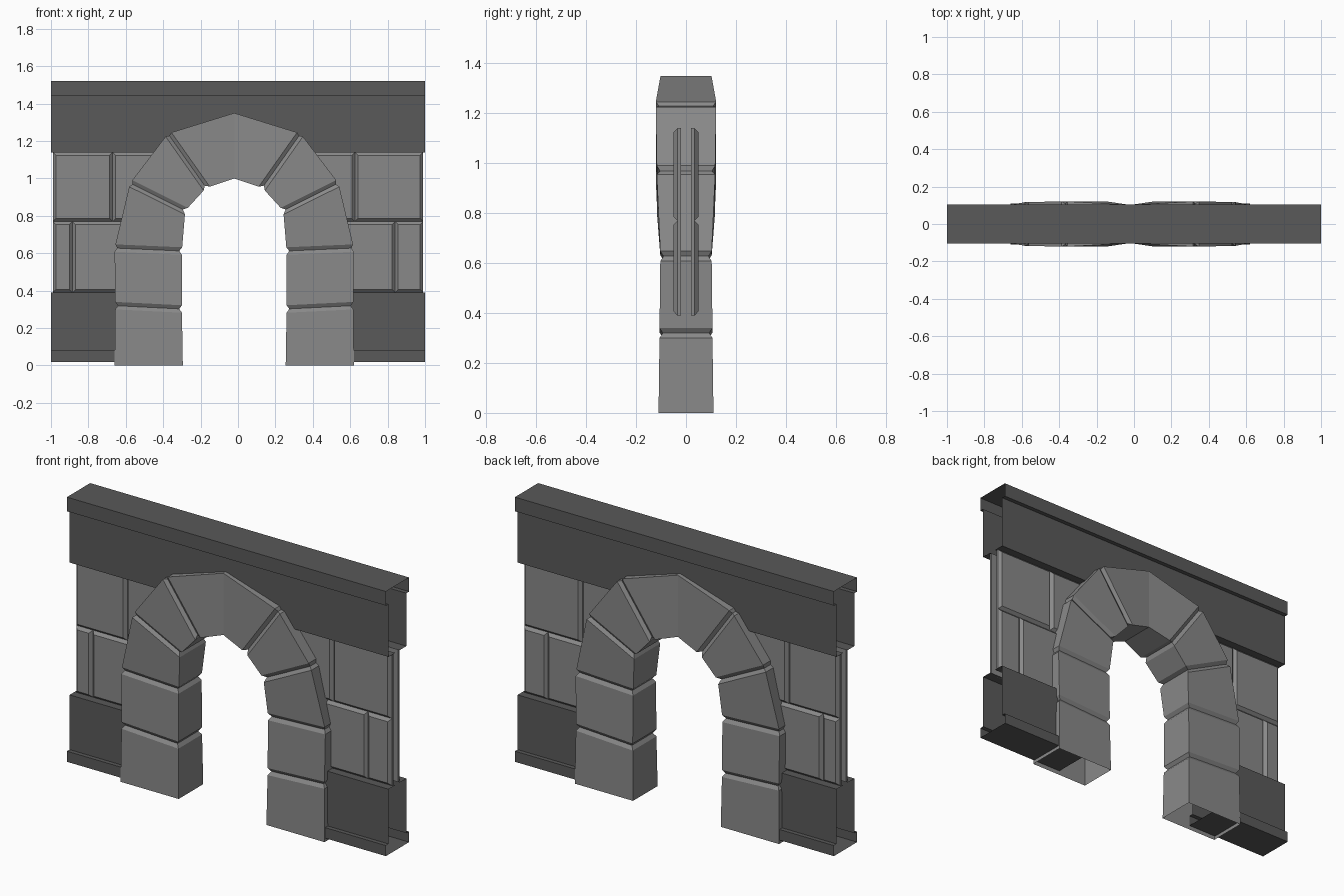
import bpy
import bmesh
from mathutils import Vector

cube = bpy.data.objects.get("Cube")
if cube:
    bpy.data.objects.remove(cube, do_unlink=True)


def material(name, value):
    mat = bpy.data.materials.new(name)
    mat.use_nodes = True
    colour = (value, value, value, 1)
    mat.diffuse_color = colour
    mat.node_tree.nodes["Principled BSDF"].inputs["Base Color"].default_value = colour
    return mat


light_stone = material("light stone", 0.25)
dark_stone = material("dark stone", 0.10)


def finish(name, bm, mat, recalc=True):
    if recalc:
        bmesh.ops.recalc_face_normals(bm, faces=bm.faces)
    mesh = bpy.data.meshes.new(name)
    bm.to_mesh(mesh)
    bm.free()
    mesh.materials.append(mat)
    obj = bpy.data.objects.new(name, mesh)
    bpy.context.collection.objects.link(obj)
    return obj


def loft(bm, rings, closed=True):
    """Bridge consecutive rings of points with quads."""
    loops = [[bm.verts.new(p) for p in ring] for ring in rings]
    for a, b in zip(loops, loops[1:]):
        n = len(a)
        for i in range(n if closed else n - 1):
            j = (i + 1) % n
            bm.faces.new((a[i], b[i], b[j], a[j]))
    return loops


# Hollow dark channels, open at the wall ends
def channel(name, half_profile, x0, x1):
    profile = half_profile + [(-y, z) for y, z in reversed(half_profile)]
    bm = bmesh.new()
    loft(bm, [[(x, y, z) for y, z in profile] for x in (x0, x1)], closed=False)
    finish(name, bm, dark_stone, recalc=False)


PANEL, TRIM, BACK = 0.08, 0.104, 0.02
channel("top_band", [(-BACK, 1.14), (-PANEL, 1.14), (-PANEL, 1.44),
                     (-TRIM, 1.44), (-TRIM, 1.52)], -1, 1)
base = [(BACK, 0.39), (PANEL, 0.39), (PANEL, 0.08), (TRIM, 0.08), (TRIM, 0.02)]
channel("base_right", base, -1, -0.48)
channel("base_left", base, 0.44, 1)


# Chamfered bricks on both wall faces
def brick(bm, x0, x1, z0, z1, side):
    def ring(y, inset):
        a, b, c, d = x0 + inset, x1 - inset, z0 + inset, z1 - inset
        return [(a, side * y, c), (b, side * y, c), (b, side * y, d), (a, side * y, d)]
    loops = loft(bm, [ring(BACK, 0), ring(0.034, 0), ring(0.05, 0.016)])
    bm.faces.new(loops[0])
    bm.faces.new(loops[-1])


rows = {
    (0.39, 0.77): [(-0.99, -0.885), (-0.885, -0.45), (0.41, 0.84), (0.84, 0.99)],
    (0.77, 1.14): [(-0.99, -0.67), (-0.67, -0.38), (0.34, 0.625), (0.625, 0.99)],
}
for side, label in ((-1, "front"), (1, "back")):
    bm = bmesh.new()
    for (z0, z1), spans in rows.items():
        for x0, x1 in spans:
            brick(bm, x0, x1, z0, z1, side)
    finish(label + "_bricks", bm, light_stone)


# Arch: sections of (outer x, outer z, inner x, inner z, half depth)
CENTRE = -0.02
foot = (0.64, 0, 0.275, 0, 0.11)
joints = [
    (0.636, 0.32, 0.28, 0.302, 0.106),
    (0.64, 0.628, 0.28, 0.612, 0.103),
    (0.557, 0.975, 0.262, 0.828, 0.117),
    (0.355, 1.24, 0.15, 0.95, 0.121),
]
crown = (0, 1.35, 0, 1.0, 0.102)


def section(outer, inner, depth):
    return [(outer.x, -depth, outer.y), (inner.x, -depth, inner.y),
            (inner.x, depth, inner.y), (outer.x, depth, outer.y)]


def plain(s):
    return section(Vector(s[:2]), Vector(s[2:4]), s[4])


# Each joint becomes a narrow V groove between full-size sections
def groove(before, s, after):
    def mid_step(i, other):
        p, q = Vector(s[i:i + 2]), Vector(other[i:i + 2])
        return p + (q - p).normalized() * 0.02
    outer, inner = Vector(s[:2]), Vector(s[2:4])
    shrink = (outer - inner).normalized() * 0.014
    return [section(mid_step(0, before), mid_step(2, before), s[4]),
            section(outer - shrink, inner + shrink, s[4] - 0.013),
            section(mid_step(0, after), mid_step(2, after), s[4])]


stations = [foot] + joints + [crown]
half = [plain(foot)]
for before, s, after in zip(stations, stations[1:], stations[2:]):
    half += groove(before, s, after)
mirrored = [[(-x, y, z) for x, y, z in ring] for ring in reversed(half)]
bm = bmesh.new()
loft(bm, half + [plain(crown)] + mirrored)
bmesh.ops.translate(bm, verts=bm.verts, vec=(CENTRE, 0, 0))
finish("arch_stones", bm, light_stone)
